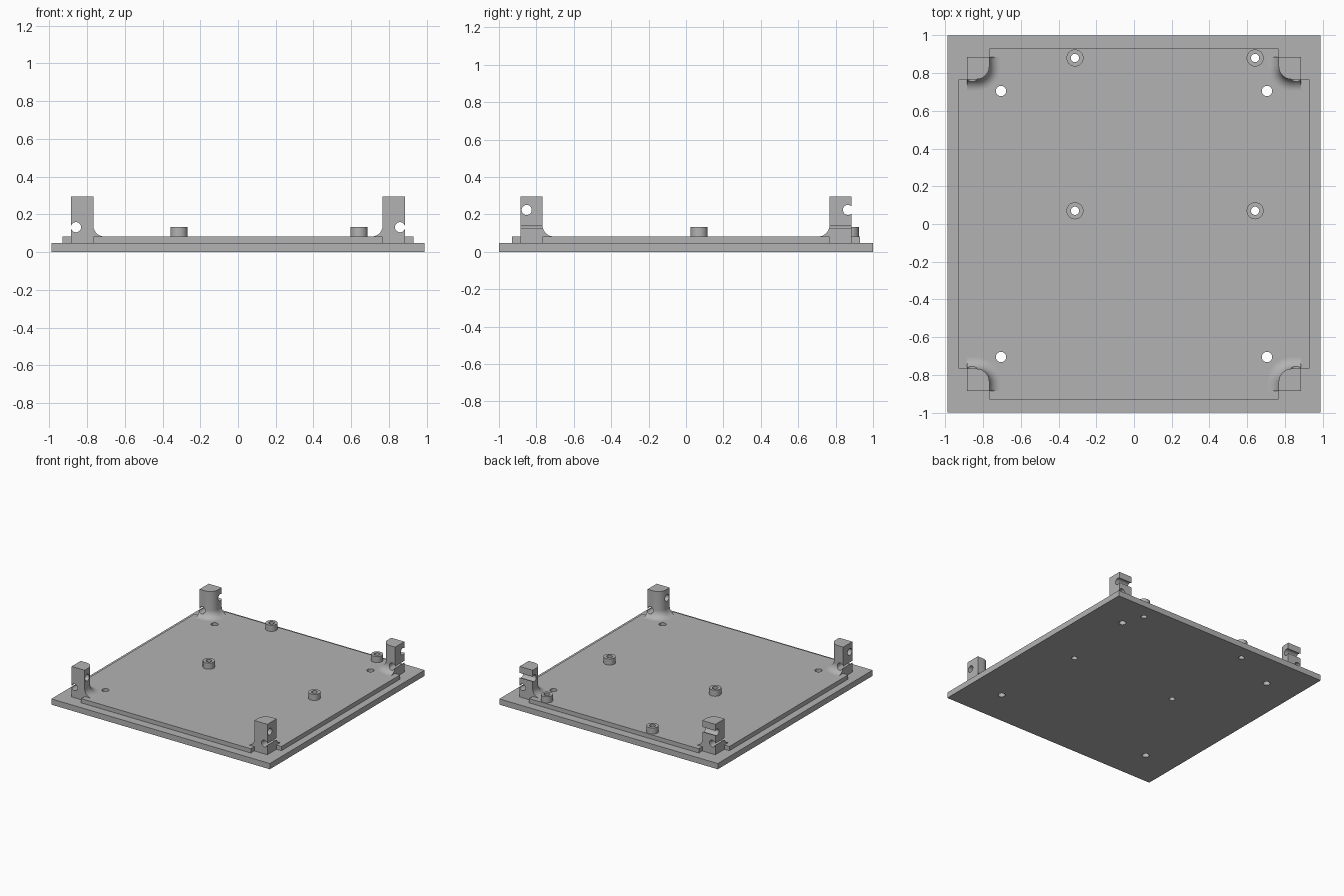
import bpy, bmesh, math
from mathutils import Matrix, Vector

old = bpy.data.objects.get("Cube")
if old:
    bpy.data.objects.remove(old, do_unlink=True)

GREY = (0.45, 0.45, 0.45, 1)
mat = bpy.data.materials.new("grey plastic")
mat.use_nodes = True
mat.diffuse_color = GREY
mat.node_tree.nodes["Principled BSDF"].inputs["Base Color"].default_value = GREY

BASE_TOP, LIP_TOP, BOSS_TOP, POST_TOP = 0.047, 0.082, 0.132, 0.296
IN, OUT, LIP = 0.767, 0.885, 0.93       # post inner and outer faces, lip edge
CORNER, FILLET = 0.07, 0.06
SCREW_R, PIN_R, BOSS_R, BOSS_HOLE_R = 0.027, 0.027, 0.045, 0.022
bosses = [(x, y) for x in (-0.313, 0.642) for y in (0.07, 0.88)]
screws = [(x, y) for x in (-0.705, 0.705) for y in (-0.705, 0.705)]


def finish(name, bm):
    bmesh.ops.recalc_face_normals(bm, faces=bm.faces)
    mesh = bpy.data.meshes.new(name)
    bm.to_mesh(mesh)
    bm.free()
    obj = bpy.data.objects.new(name, mesh)
    bpy.context.collection.objects.link(obj)
    mesh.materials.append(mat)
    return obj


def loft(name, rows):
    """Skin a stack of equal-length outlines and cap both ends."""
    bm = bmesh.new()
    rings = [[bm.verts.new(p) for p in row] for row in rows]
    n = len(rings[0])
    for a, b in zip(rings, rings[1:]):
        for i in range(n):
            j = (i + 1) % n
            bm.faces.new((a[i], a[j], b[j], b[i]))
    bm.faces.new(rings[0])
    bm.faces.new(rings[-1])
    return finish(name, bm)


def prism(name, outline, z0, z1):
    return loft(name, [[(x, y, z) for x, y in outline] for z in (z0, z1)])


def rods(name, items):
    """Cylinders given as (centre, axis, radius, length)."""
    bm = bmesh.new()
    for centre, axis, radius, length in items:
        turn = Vector((0, 0, 1)).rotation_difference(Vector(axis)).to_matrix().to_4x4()
        bmesh.ops.create_cone(bm, cap_ends=True, segments=32, radius1=radius,
                              radius2=radius, depth=length,
                              matrix=Matrix.Translation(centre) @ turn)
    return finish(name, bm)


def drill(obj, items):
    cutter = rods("hole_cutter", items)
    cutter.hide_render = True
    mod = obj.modifiers.new("holes", "BOOLEAN")
    mod.operation, mod.solver, mod.object = "DIFFERENCE", "EXACT", cutter
    activate(obj)
    bpy.ops.object.modifier_apply(modifier=mod.name)
    bpy.data.objects.remove(cutter, do_unlink=True)


def activate(obj):
    bpy.ops.object.select_all(action="DESELECT")
    obj.select_set(True)
    bpy.context.view_layer.objects.active = obj


def smooth(obj):
    activate(obj)
    bpy.ops.object.shade_smooth_by_angle(angle=math.radians(30))


# Base plate and the raised lip with notched corners
up = (0, 0, 1)
plate_holes = [((x, y, 0), up, SCREW_R, 1) for x, y in screws]
plate_holes += [((x, y, 0), up, BOSS_HOLE_R, 1) for x, y in bosses]
base = prism("base_plate", [(-0.988, -1), (0.988, -1), (0.988, 1), (-0.988, 1)], 0, BASE_TOP)
quarter = [(LIP, IN), (IN, IN), (IN, LIP)]
cross = []
for sx, sy in ((1, 1), (-1, 1), (-1, -1), (1, -1)):
    pts = [(x * sx, y * sy) for x, y in quarter]
    cross += pts if sx * sy > 0 else pts[::-1]
lip = prism("raised_lip", cross, BASE_TOP, LIP_TOP)
for part in (base, lip):
    drill(part, plate_holes)
    smooth(part)

# Hollow standoffs
for i, (x, y) in enumerate(bosses):
    height = BOSS_TOP - LIP_TOP
    boss = rods(f"standoff_{i + 1}", [((x, y, LIP_TOP + height / 2), up, BOSS_R, height)])
    drill(boss, [((x, y, 0), up, BOSS_HOLE_R, 1)])
    smooth(boss)


def post_row(sx, sy, grow, z):
    """Post outline with a rounded inner corner, grown inward by the fillet."""
    c, r = IN + CORNER, CORNER + grow
    pts = [(IN - grow, OUT)]
    for k in range(13):
        a = math.pi + k / 12 * math.pi / 2
        pts.append((c + r * math.cos(a), c + r * math.sin(a)))
    pts += [(OUT, IN - grow), (OUT, OUT)]
    return [(x * sx, y * sy, z) for x, y in pts]


# Corner posts with flared feet and cross-drilled pin holes
for sx, side in ((1, "left"), (-1, "right")):
    for sy, end in ((-1, "front"), (1, "back")):
        rows = [post_row(sx, sy, FILLET, BASE_TOP - 0.01)]
        for k in range(11):
            a = k / 10 * math.pi / 2
            rows.append(post_row(sx, sy, FILLET * (1 - math.sin(a)),
                                 LIP_TOP + FILLET * (1 - math.cos(a))))
        rows.append(post_row(sx, sy, 0, POST_TOP))
        post = loft(f"{end}_{side}_post", rows)
        pin_y = 0.866 if sy > 0 else -0.852
        drill(post, [((sx * 0.859, sy * 0.8, 0.132), (0, 1, 0), PIN_R, 0.5)])
        drill(post, [((sx * 0.8, pin_y, 0.224), (1, 0, 0), PIN_R, 0.5)])
        smooth(post)
